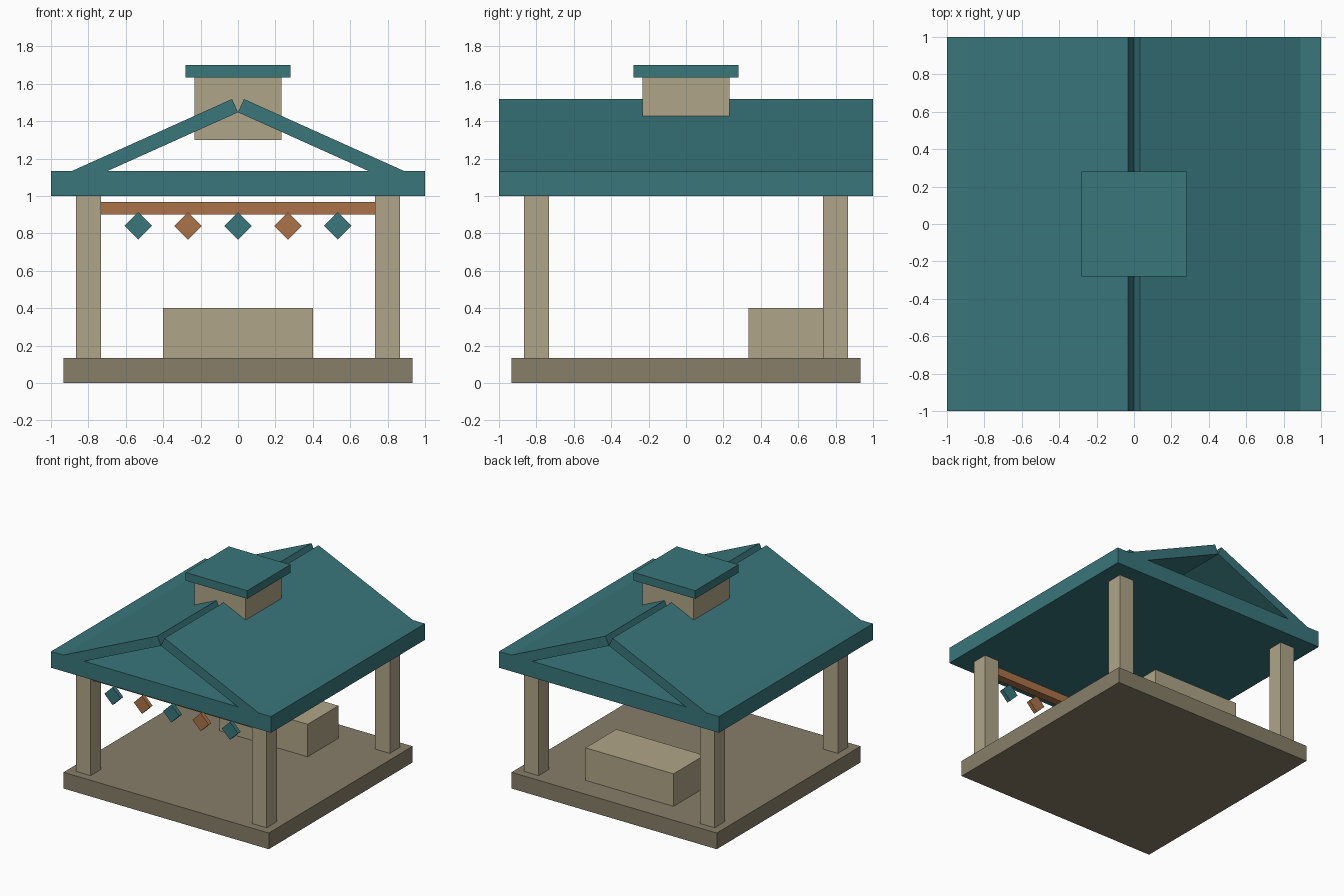
import bpy, bmesh
from math import radians, sin, cos, sqrt

if "Cube" in bpy.data.objects:
    bpy.data.objects.remove(bpy.data.objects["Cube"])


def material(name, rgb):
    m = bpy.data.materials.new(name)
    m.diffuse_color = (*rgb, 1)
    m.use_nodes = True
    m.node_tree.nodes["Principled BSDF"].inputs["Base Color"].default_value = m.diffuse_color
    return m


TEAL = material("teal", (0.040, 0.181, 0.198))
SAND = material("sand", (0.43, 0.376, 0.242))
STONE = material("stone", (0.242, 0.209, 0.141))
COPPER = material("copper", (0.413, 0.171, 0.065))


def prism(name, profile, y0, y1, mat):
    """Extrude an (x, z) outline from y0 to y1."""
    bm = bmesh.new()
    face = bm.faces.new([bm.verts.new((x, y0, z)) for x, z in profile])
    ext = bmesh.ops.extrude_face_region(bm, geom=[face])["geom"]
    moved = [g for g in ext if isinstance(g, bmesh.types.BMVert)]
    bmesh.ops.translate(bm, verts=moved, vec=(0, y1 - y0, 0))
    bmesh.ops.recalc_face_normals(bm, faces=bm.faces)
    mesh = bpy.data.meshes.new(name)
    bm.to_mesh(mesh)
    bm.free()
    mesh.materials.append(mat)
    ob = bpy.data.objects.new(name, mesh)
    bpy.context.collection.objects.link(ob)
    return ob


def box(name, x, y, z, mat):
    return prism(name, [(x[0], z[0]), (x[1], z[0]), (x[1], z[1]), (x[0], z[1])],
                 y[0], y[1], mat)


def square(name, half, z, mat):
    return box(name, (-half, half), (-half, half), z, mat)


# Floor and four posts
square("floor_base", 0.933, (0, 0.133), STONE)
for sx, side in ((-1, "left"), (1, "right")):
    for sy, end in ((-1, "front"), (1, "back")):
        cx, cy, h = sx * 0.8, sy * 0.8, 0.0667
        box(f"{end}_{side}_post", (cx - h, cx + h), (cy - h, cy + h), (0.133, 1.0), SAND)

# Bench at the back
box("bench", (-0.4, 0.4), (0.333, 0.733), (0.133, 0.4), SAND)

# Roof slab with two sloping boards, open at the gables
square("roof_slab", 1.0, (1.0, 1.133), TEAL)
slope, thick, length, ridge = radians(24.2), 0.078, 0.985, 1.447
dx, dz = length * cos(slope), -length * sin(slope)
nx, nz = thick * sin(slope), thick * cos(slope)
for s, side in ((-1, "left"), (1, "right")):
    outline = [(0, ridge), (s * dx, ridge + dz),
               (s * (dx + nx), ridge + dz + nz), (s * nx, ridge + nz)]
    prism(f"{side}_roof_slope", outline, -1.0, 1.0, TEAL)

# Roof turret and its cap
square("turret", 0.233, (1.3, 1.633), SAND)
square("turret_cap", 0.28, (1.633, 1.7), TEAL)

# Front rail with hanging diamond ornaments
box("front_rail", (-0.733, 0.733), (-0.833, -0.767), (0.9, 0.967), COPPER)
r, cz = 0.0735, 0.84
for i in range(5):
    cx = (i - 2) * 0.2667
    prism(f"hanging_diamond_{i + 1}",
          [(cx - r, cz), (cx, cz - r), (cx + r, cz), (cx, cz + r)],
          -0.867, -0.833, COPPER if i % 2 else TEAL)
